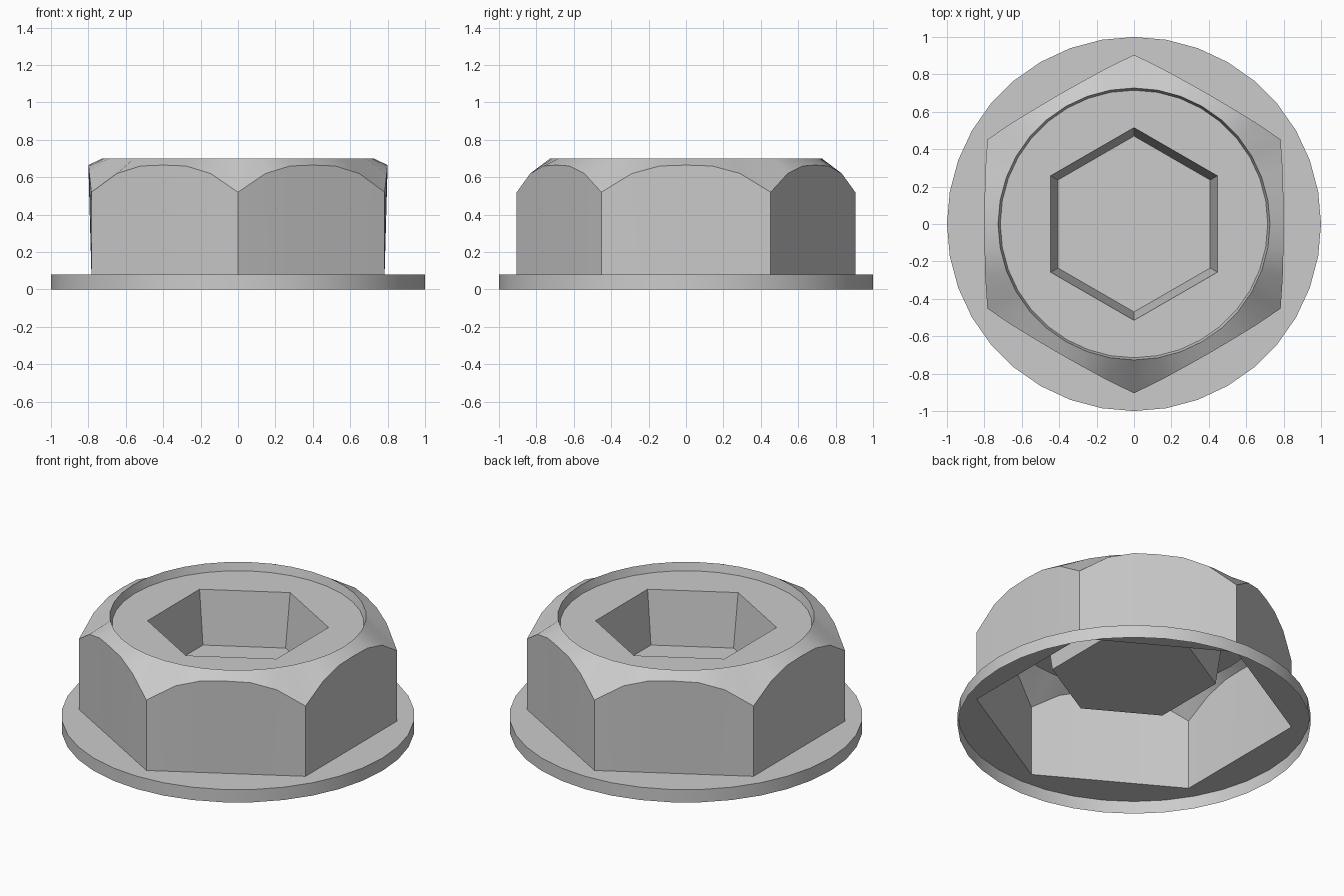
import bpy
from math import sin, cos, radians, pi

if "Cube" in bpy.data.objects:
    bpy.data.objects.remove(bpy.data.objects["Cube"])

N = 36  # ten degrees per step, six steps per hex side


def offset(i):
    """Steps away from the middle of the hex side: 0 = middle, 3 = corner."""
    return abs((i + 3) % 6 - 3)


def circle(r, z):
    return [(r * cos(radians(10 * i)), r * sin(radians(10 * i)), z) for i in range(N)]


def hexagon(r, z):
    """Hexagon of corner radius r with a corner on the y axis."""
    ring = []
    for i in range(N):
        a = radians(10 * i)
        d = r * cos(pi / 6) / cos(radians(10 * offset(i)))
        ring.append((d * cos(a), d * sin(a), z))
    return ring


def scalloped_hexagon():
    """Curved upper edge of the hex sides where the chamfer meets them."""
    radii = [0.80, 0.811, 0.846, 0.905]
    heights = [0.665, 0.66, 0.62, 0.52]
    ring = []
    for i in range(N):
        a, k = radians(10 * i), offset(i)
        ring.append((radii[k] * cos(a), radii[k] * sin(a), heights[k]))
    return ring


def loft(name, rings, cap=False):
    verts = [v for ring in rings for v in ring]
    faces = []
    for k in range(len(rings) - 1):
        for i in range(N):
            j = (i + 1) % N
            a, b = k * N, (k + 1) * N
            faces.append((a + i, a + j, b + j, b + i))
    if cap:
        faces.append(tuple(range((len(rings) - 1) * N, len(rings) * N)))
    mesh = bpy.data.meshes.new(name)
    mesh.from_pydata(verts, [], faces)
    mesh.update()
    obj = bpy.data.objects.new(name, mesh)
    bpy.context.collection.objects.link(obj)
    bpy.ops.object.select_all(action='DESELECT')
    obj.select_set(True)
    bpy.context.view_layer.objects.active = obj
    bpy.ops.object.shade_smooth_by_angle(angle=radians(30))
    return obj


# Thin round flange, open underneath
loft("flange", [circle(1, 0), circle(1, 0.08), hexagon(0.905, 0.08)])

# Hollow hex body with rounded chamfer up to the rim
loft("hex_body", [hexagon(0.905, 0.08), scalloped_hexagon(), circle(0.727, 0.70)])

# Shallow round recess with a tapered hex socket in the middle
loft("recess_and_socket",
     [circle(0.727, 0.70), circle(0.715, 0.65), hexagon(0.515, 0.65), hexagon(0.47, 0.32)],
     cap=True)
